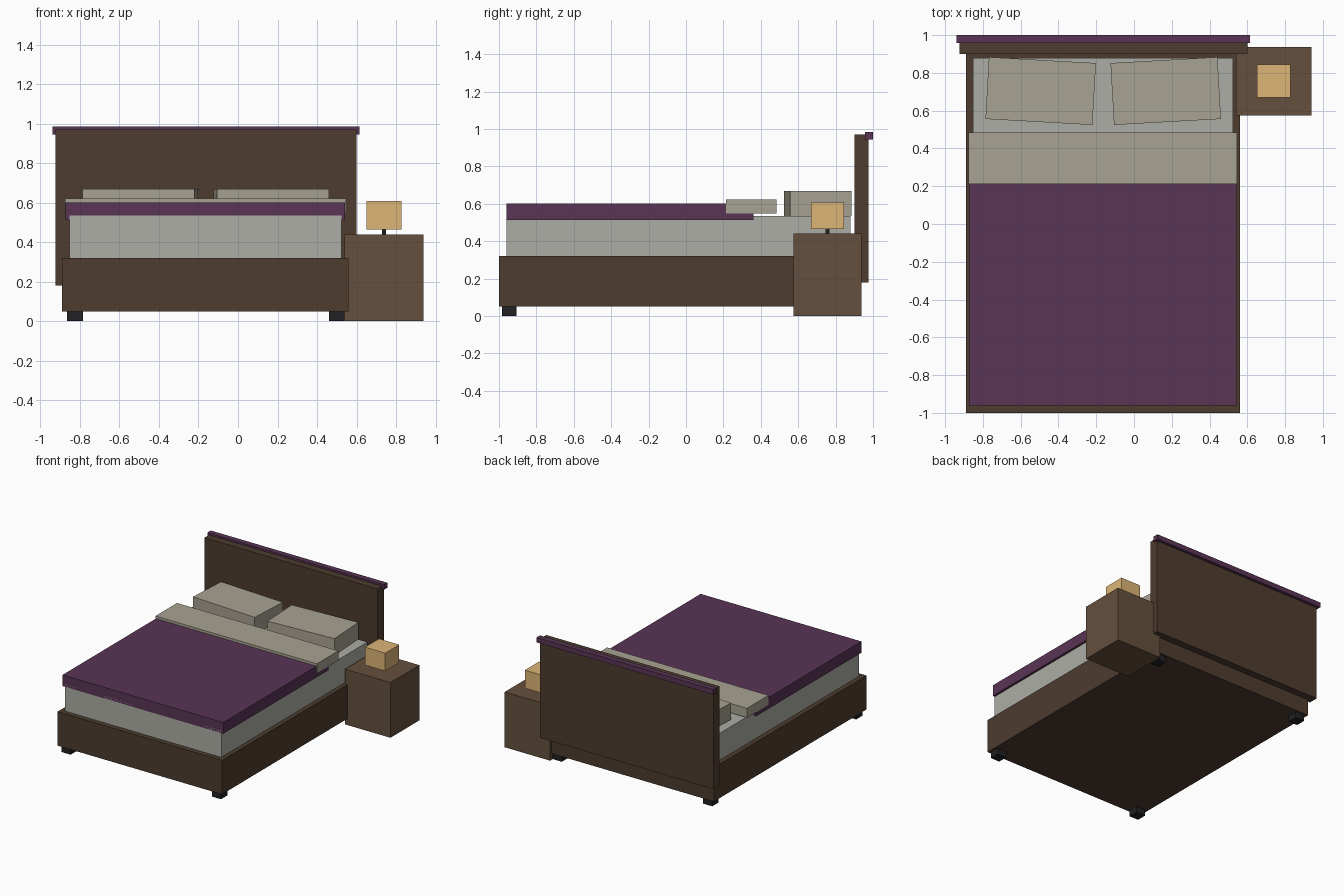
import bpy
from math import radians

if "Cube" in bpy.data.objects:
    bpy.data.objects.remove(bpy.data.objects["Cube"])


def material(name, rgb):
    m = bpy.data.materials.new(name)
    m.diffuse_color = (*rgb, 1)
    m.use_nodes = True
    m.node_tree.nodes["Principled BSDF"].inputs["Base Color"].default_value = m.diffuse_color
    return m


dark_wood = material("dark_wood", (0.075, 0.045, 0.028))
wood = material("wood", (0.13, 0.08, 0.047))
black = material("black", (0.015, 0.015, 0.018))
purple = material("purple", (0.10, 0.035, 0.09))
sheet = material("sheet", (0.42, 0.42, 0.38))
linen = material("linen", (0.39, 0.36, 0.29))
shade = material("shade", (0.72, 0.46, 0.18))


def box(name, x, y, z, mat, turn=0):
    """Box from (min, max) ranges, turned about its own vertical axis in degrees."""
    bpy.ops.mesh.primitive_cube_add(
        size=1, location=[sum(r) / 2 for r in (x, y, z)], rotation=(0, 0, radians(turn)))
    ob = bpy.context.object
    ob.name = name
    ob.scale = [r[1] - r[0] for r in (x, y, z)]
    ob.data.materials.append(mat)
    return ob


def around(c, size):
    return (c - size / 2, c + size / 2)


# Bed base and headboard
box("bed_frame", (-0.89, 0.56), (-1.0, 0.92), (0.05, 0.32), dark_wood)
box("headboard", (-0.925, 0.60), (0.90, 0.977), (0.18, 0.97), dark_wood)
box("headboard_cap", (-0.94, 0.615), (0.957, 1.0), (0.945, 0.985), purple)

# Feet at the four corners
for side, x in (("left", -0.825), ("right", 0.50)):
    for end, y in (("front", -0.945), ("back", 0.865)):
        box(f"{end}_{side}_foot", around(x, 0.08), around(y, 0.08), (0, 0.05), black)

# Bedding
box("mattress", (-0.852, 0.525), (-0.96, 0.88), (0.32, 0.535), sheet)
box("blanket", (-0.873, 0.543), (-0.96, 0.362), (0.513, 0.602), purple)
box("folded_sheet", (-0.876, 0.546), (0.213, 0.484), (0.547, 0.622), linen)
for side, x, turn in (("left", -0.494, -3.2), ("right", 0.168, 3.2)):
    box(f"{side}_pillow", around(x, 0.567), around(0.704, 0.328), (0.535, 0.668), linen, turn)

# Nightstand and lamp
box("nightstand", (0.54, 0.94), (0.575, 0.938), (0, 0.44), wood)
box("lamp_stem", around(0.739, 0.02), around(0.757, 0.02), (0.44, 0.47), black)
box("lamp_shade", around(0.739, 0.178), around(0.757, 0.176), (0.465, 0.608), shade)
